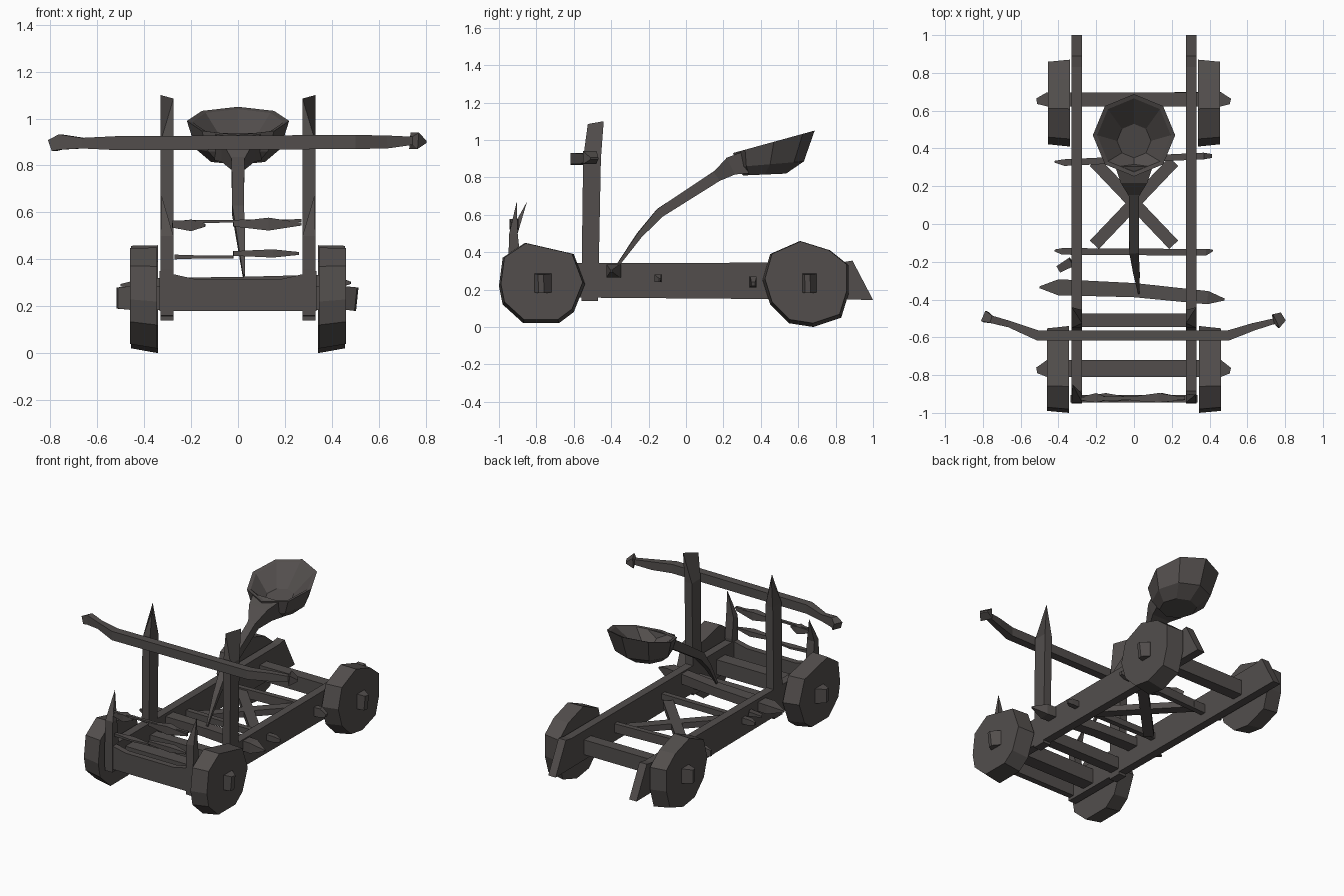
import bpy, bmesh
from math import sin, cos, pi
from mathutils import Vector

if "Cube" in bpy.data.objects:
    bpy.data.objects.remove(bpy.data.objects["Cube"])

wood = bpy.data.materials.new("dark_wood")
wood.use_nodes = True
COLOUR = (0.085, 0.076, 0.073, 1)
wood.diffuse_color = COLOUR
wood.node_tree.nodes["Principled BSDF"].inputs["Base Color"].default_value = COLOUR


def loft(name, rings):
    """Skin a list of point rings and cap both ends."""
    bm = bmesh.new()
    loops = [[bm.verts.new(p) for p in ring] for ring in rings]
    n = len(loops[0])
    for a, b in zip(loops, loops[1:]):
        for i in range(n):
            j = (i + 1) % n
            bm.faces.new((a[i], a[j], b[j], b[i]))
    bm.faces.new(loops[0])
    bm.faces.new(loops[-1])
    bmesh.ops.remove_doubles(bm, verts=bm.verts, dist=0.0005)
    bmesh.ops.recalc_face_normals(bm, faces=bm.faces)
    mesh = bpy.data.meshes.new(name)
    bm.to_mesh(mesh)
    bm.free()
    mesh.materials.append(wood)
    obj = bpy.data.objects.new(name, mesh)
    bpy.context.collection.objects.link(obj)
    return obj


def beam(name, path, sizes):
    """Four-sided beam along a path; sizes are (width, height) per point."""
    pts = [Vector(p) for p in path]
    rings = []
    for i, p in enumerate(pts):
        d = (pts[min(i + 1, len(pts) - 1)] - pts[max(i - 1, 0)]).normalized()
        side = d.cross(Vector((0, 0, 1))).normalized()
        up = side.cross(d)
        w, h = sizes[i][0] / 2, sizes[i][1] / 2
        rings.append([p + side * a * w + up * b * h
                      for a, b in ((-1, -1), (1, -1), (1, 1), (-1, 1))])
    return loft(name, rings)


def prism(name, outline, x0, x1, shrink=1.0):
    """Extrude a (y, z) outline along x, optionally shrinking the far side."""
    cy = sum(p[0] for p in outline) / len(outline)
    cz = max(p[1] for p in outline) * 0.9
    return loft(name, [[(x0, y, z) for y, z in outline],
                       [(x1, cy + (y - cy) * shrink, cz + (z - cz) * shrink)
                        for y, z in outline]])


# Side rails, wheels, posts and front spikes, mirrored left and right
front_outline = [(-1, .22), (-.98, .37), (-.86, .45), (-.6, .39), (-.54, .23),
                 (-.6, .08), (-.68, .02), (-.87, .02), (-.98, .12)]
back_outline = [(.41, .25), (.45, .39), (.61, .46), (.77, .41), (.87, .33),
                (.87, .18), (.83, .05), (.68, 0), (.55, .02), (.45, .12)]
rail_outline = [(-.95, .16), (-.95, .34), (.83, .345), (.89, .355), (1, .145)]

for s, label in ((1, "left"), (-1, "right")):
    prism(label + "_rail", rail_outline, s * .275, s * .33)
    prism(label + "_front_wheel", front_outline, s * .345, s * .46, .95)
    prism(label + "_back_wheel", back_outline, s * .34, s * .455, .95)

    # Upright twists from a square foot to a diagonal edge at the top
    def square(z, y0, y1):
        return [(s * .275, y0, z), (s * .33, y0, z), (s * .33, y1, z), (s * .275, y1, z)]
    inner, outer = (s * .275, -.525, 1.085), (s * .33, -.44, 1.10)
    loft(label + "_post", [square(.14, -.56, -.47), square(.9, -.55, -.455),
                           [inner, inner, outer, outer]])
    tip = (s * .325, -.905 if s > 0 else -.85, .67)
    loft(label + "_front_spike", [square(.18, -.95, -.9), square(.36, -.95, -.885),
                                  square(.5, -.945, -.9), [tip] * 4])

# Axles with chiselled ends
for label, y, w in (("front", -.765, .09), ("back", .66, .075)):
    beam(label + "_axle",
         [(-.515, y - .01, .235), (-.46, y, .235), (.46, y, .235), (.505, y - .01, .23)],
         [(.03, .09), (w, .1), (w, .1), (.03, .1)])

# Front board with a dipped top edge
loft("front_board", [[(x, -.945, .18), (x, -.905, .18), (x, -.905, z), (x, -.945, z)]
                     for x, z in ((-.335, .35), (-.18, .315), (.18, .315), (.335, .35))])

# Thin ragged slats between the front spikes
for label, x0, x1, x2, z, low in (("upper_right", -.28, -.2, -.14, .545, .05),
                                  ("upper_left", -.02, .13, .27, .55, .055),
                                  ("lower_right", -.27, -.15, -.02, .41, .012),
                                  ("lower_left", -.02, .15, .26, .425, .035)):
    beam(label + "_slat", [(x0, -.925, z), (x1, -.92, z), (x2, -.925, z)],
         [(.02, .02), (.05, low), (.015, .012)])
beam("upper_slat_strip", [(-.28, -.925, .56), (.27, -.92, .565)], [(.02, .012)] * 2)

# Cross members of the frame
beam("foot_crossbar", [(-.33, -.51, .22), (.33, -.51, .22)], [(.07, .08), (.07, .08)])
beam("roller", [(-.5, -.335, .29), (-.4, -.335, .29), (0, -.35, .295),
                (.39, -.39, .3), (.48, -.4, .3)],
     [(.01, .01), (.085, .06), (.075, .06), (.07, .07), (.01, .01)])
beam("middle_crossbar", [(-.42, -.14, .26), (-.38, -.145, .26), (.38, -.15, .26),
                         (.415, -.14, .25)],
     [(.01, .02), (.035, .04), (.035, .04), (.01, .02)])
beam("back_crossbar", [(-.42, .33, .24), (-.37, .325, .24), (.37, .36, .24), (.41, .36, .23)],
     [(.01, .04), (.035, .06), (.035, .06), (.02, .02)])
beam("side_peg", [(-.33, -.2, .29), (-.4, -.24, .27)], [(.05, .03), (.04, .01)])
for s, label in ((1, "first"), (-1, "second")):
    beam(label + "_brace", [(-.21 * s, -.11, .24), (.21 * s, .33, .24)], [(.065, .04)] * 2)

# Wide stop bar across the posts
beam("stop_bar", [(-.79, -.49, .885), (-.755, -.505, .9), (-.66, -.53, .895), (-.51, -.59, .895),
                  (.5, -.59, .9), (.63, -.545, .9), (.74, -.515, .905), (.75, -.515, .905),
                  (.79, -.49, .9)],
     [(.06, .05), (.04, .065), (.035, .045), (.055, .06), (.055, .06), (.04, .055),
      (.03, .035), (.08, .07), (.05, .01)])

# Throwing arm
beam("throwing_arm", [(.025, -.365, .33), (.012, -.25, .49), (0, -.14, .61),
                      (0, .17, .81), (0, .27, .87)],
     [(.008, .015), (.035, .03), (.05, .05), (.055, .06), (.12, .08)])

# Bucket: hollow faceted cup with a tilted rim
def ring(r, cy, z, tilt):
    return [(r * sin(a), cy - r * cos(a), z - tilt * cos(a))
            for a in (i * pi / 4 for i in range(8))]


loft("bucket", [ring(.115, .42, .815, .005), ring(.18, .45, .87, .015),
                ring(.218, .47, .99, .06), ring(.195, .47, .985, .055),
                ring(.09, .44, .89, .02)])
beam("bucket_neck", [(0, .15, .795), (0, .24, .86), (0, .32, .88)],
     [(.04, .05), (.14, .1), (.2, .12)])
